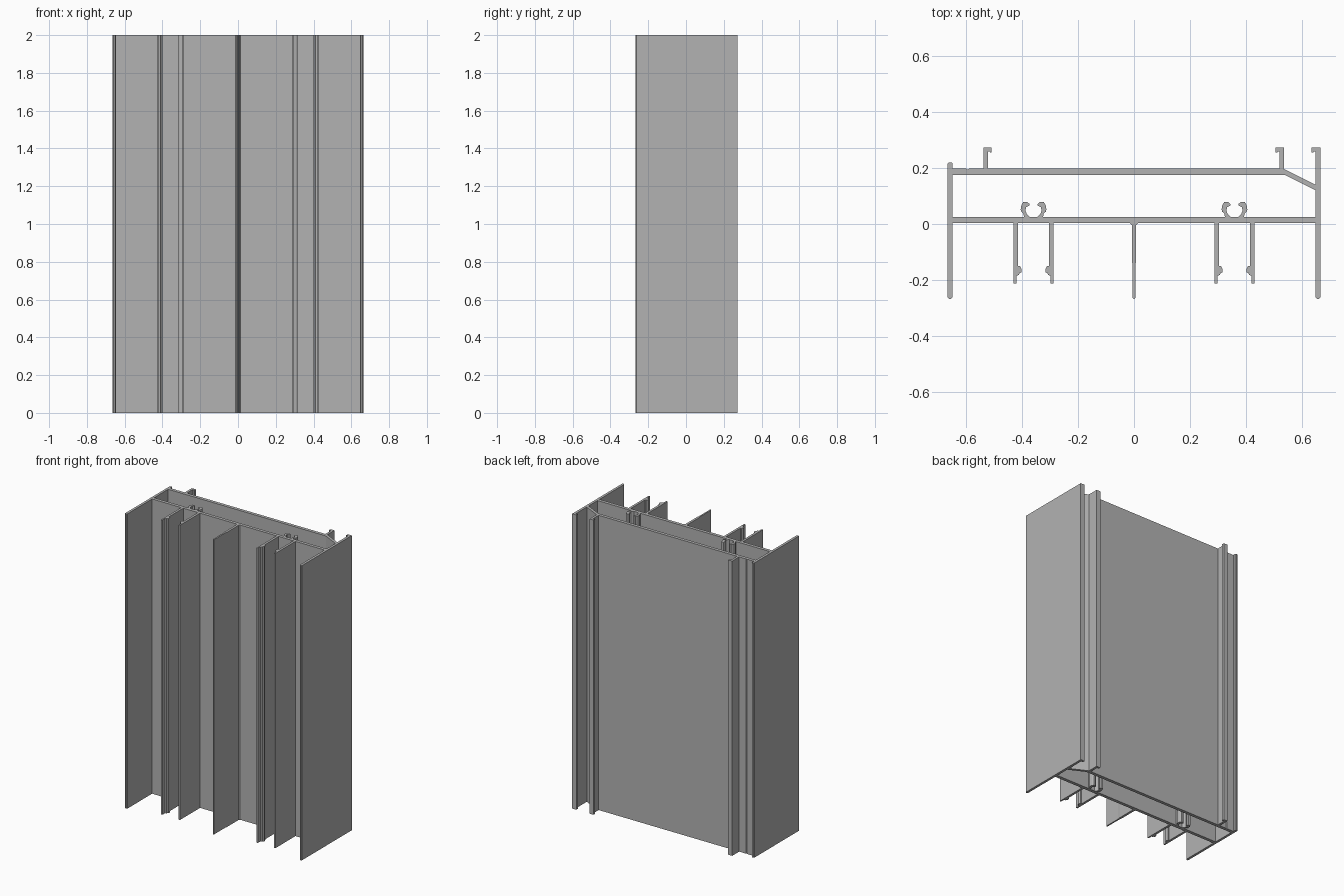
import bpy
import bmesh

cube = bpy.data.objects.get("Cube")
if cube:
    bpy.data.objects.remove(cube, do_unlink=True)

LENGTH = 2.0
WALL_IN, WALL_OUT = 0.647, 0.664     # side wall faces
FIN_END = -0.267                     # front tip of walls and centre fin
WEB_FRONT, WEB_BACK = 0.003, 0.025   # inner web
SKIN_FRONT, SKIN_BACK = 0.175, 0.197  # back skin
HOOK_TOP = 0.272
CHANNEL_X = 0.358                    # centre of each channel

metal = bpy.data.materials.new("plain_grey_aluminium")
metal.use_nodes = True
grey = (0.45, 0.45, 0.45, 1)
metal.diffuse_color = grey
metal.node_tree.nodes["Principled BSDF"].inputs["Base Color"].default_value = grey


def extrude(name, profile, centre=0, side=1):
    """Extrude a plan outline to full length; side=-1 mirrors it in x."""
    bm = bmesh.new()
    face = bm.faces.new([bm.verts.new((centre + side * x, y, 0)) for x, y in profile])
    moved = bmesh.ops.extrude_face_region(bm, geom=[face])["geom"]
    tops = [v for v in moved if isinstance(v, bmesh.types.BMVert)]
    bmesh.ops.translate(bm, verts=tops, vec=(0, 0, LENGTH))
    bmesh.ops.recalc_face_normals(bm, faces=bm.faces)
    mesh = bpy.data.meshes.new(name)
    bm.to_mesh(mesh)
    bm.free()
    mesh.materials.append(metal)
    obj = bpy.data.objects.new(name, mesh)
    bpy.context.collection.objects.link(obj)
    return obj


def box(x0, x1, y0, y1):
    return [(x0, y0), (x1, y0), (x1, y1), (x0, y1)]


# Side walls with softened tips; the right-hand one in plan ends in a hook
tip = [(WALL_IN, FIN_END + 0.006), (WALL_IN + 0.005, FIN_END),
       (WALL_OUT - 0.005, FIN_END), (WALL_OUT, FIN_END + 0.006)]
extrude("right_wall", tip + [(WALL_OUT, 0.216), (WALL_OUT - 0.004, 0.22),
                             (WALL_IN + 0.004, 0.22), (WALL_IN, 0.216)], side=-1)
extrude("left_wall", tip + [(WALL_OUT, HOOK_TOP), (0.633, HOOK_TOP),
                            (0.633, 0.255), (0.640, 0.255), (0.640, 0.259), (WALL_IN, 0.259)])

# Inner web and back skin with its slanted end and small groove
extrude("inner_web", box(-WALL_IN, WALL_IN, WEB_FRONT, WEB_BACK))
extrude("back_skin", [(-WALL_IN, SKIN_FRONT), (0.537, SKIN_FRONT), (WALL_IN, 0.12),
                      (WALL_IN, 0.14), (0.533, SKIN_BACK), (-0.587, SKIN_BACK),
                      (-0.592, SKIN_BACK - 0.004), (-0.597, SKIN_BACK), (-WALL_IN, SKIN_BACK)])

# Hooked rails on the back skin
rail = [(0.534, SKIN_BACK), (0.534, HOOK_TOP), (0.504, HOOK_TOP), (0.504, 0.255),
        (0.511, 0.255), (0.511, 0.259), (0.518, 0.259), (0.518, SKIN_BACK)]
extrude("left_rail", rail)
extrude("right_rail", rail, centre=-0.003, side=-1)

# Tapered centre fin with root fillets
half = [(0.014, WEB_FRONT), (0.008, -0.004), (0.008, -0.13), (0.005, -0.145),
        (0.005, FIN_END + 0.004), (0.002, FIN_END)]
extrude("centre_fin", half + [(-x, y) for x, y in reversed(half)])

# Channel legs with snap beads, and open screw ports behind them
leg = [(0.071, WEB_FRONT), (0.071, -0.212), (0.061, -0.212), (0.061, -0.184),
       (0.052, -0.182), (0.050, -0.176), (0.043, -0.172), (0.042, -0.162),
       (0.048, -0.150), (0.055, -0.150), (0.055, WEB_FRONT)]
port = [(0.014, WEB_BACK), (0.024, 0.035), (0.029, 0.048), (0.026, 0.060),
        (0.015, 0.066), (0.015, 0.072), (0.023, 0.079), (0.036, 0.079),
        (0.043, 0.068), (0.046, 0.052), (0.044, 0.044), (0.036, 0.037),
        (0.034, WEB_BACK)]
for place, cx in (("left", CHANNEL_X), ("right", -CHANNEL_X)):
    for half_name, side in (("a", 1), ("b", -1)):
        extrude(f"{place}_channel_leg_{half_name}", leg, cx, side)
        extrude(f"{place}_screw_port_{half_name}", port, cx, side)
